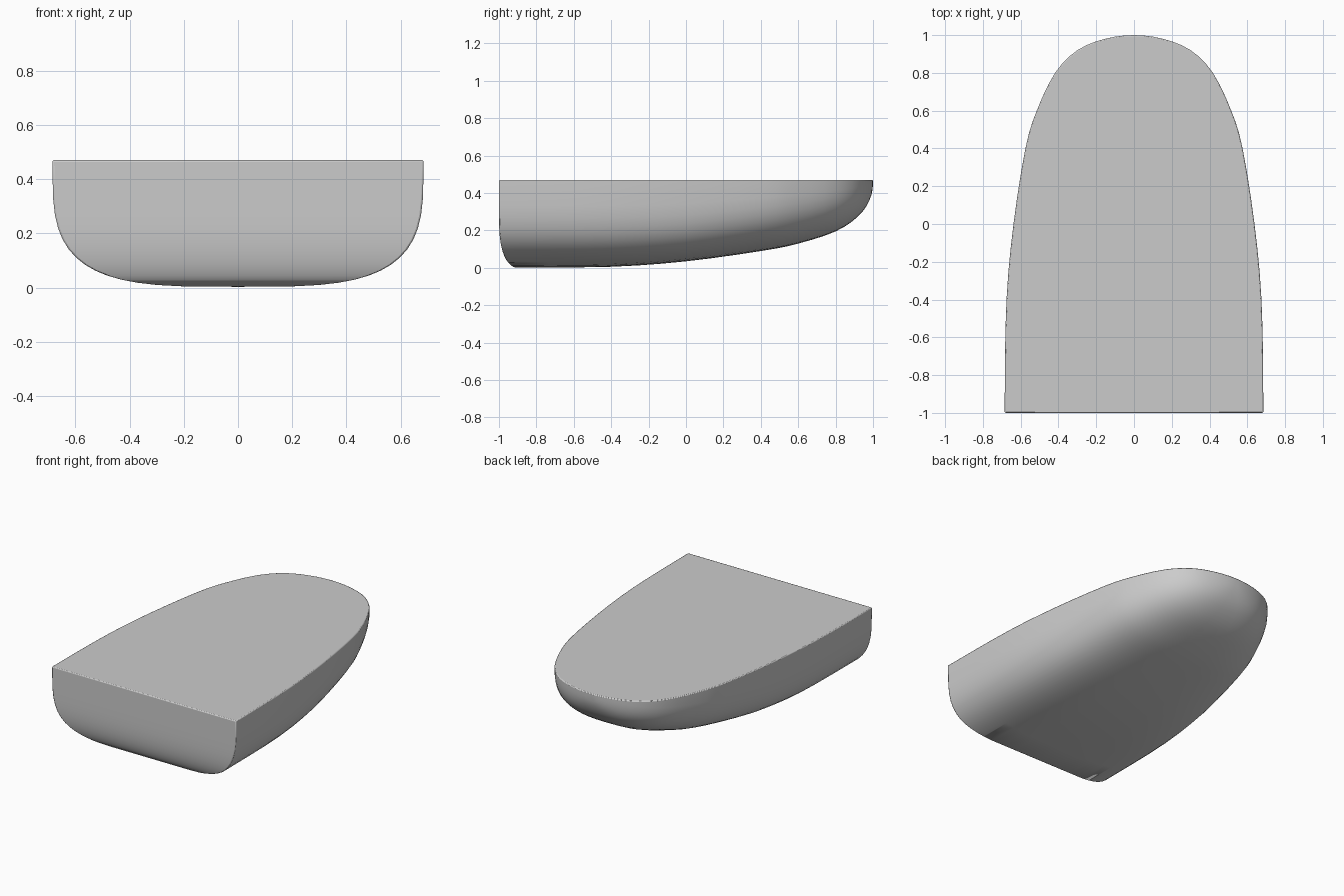
import bpy
import bmesh
from mathutils import Vector
from math import sin, cos, pi

default = bpy.data.objects.get("Cube")
if default:
    bpy.data.objects.remove(default)

DECK = 0.47
RIBS = 14       # points from deck edge to keel on one side
STEPS = 3       # stations between key stations

# Key stations along the hull: y, half beam, keel height
KEYS = [Vector(k) for k in (
    (-0.9, 0.685, 0.003), (-0.4, 0.675, 0.006), (0, 0.638, 0.035),
    (0.4, 0.575, 0.09), (0.6, 0.515, 0.13), (0.8, 0.418, 0.195),
    (0.92, 0.3, 0.275), (0.98, 0.155, 0.36), (1, 0, 0.45))]


def catmull(a, b, c, d, t):
    return 0.5 * (2 * b + (c - a) * t + (2 * a - 5 * b + 4 * c - d) * t * t
                  + (3 * b - a - 3 * c + d) * t ** 3)


def transom_y(z):
    # Upright stern that rounds under at its foot
    u = min(1, max(0, 1 - z / 0.3))
    return -1 + 0.1 * (1 - (1 - u ** 3) ** 0.5)


def section(half, keel, fullness):
    # Superelliptic rib from the right deck edge to the left one
    points = []
    for i in range(2 * RIBS + 1):
        a = pi * i / (2 * RIBS)
        c, s = cos(a), sin(a)
        x = half * abs(c) ** (2 / fullness) * (1 if c > 0 else -1)
        points.append((x, DECK - (DECK - keel) * abs(s) ** (2 / fullness)))
    return points


# Smooth list of stations, ending just before the bow tip
first = KEYS[0] - (KEYS[1] - KEYS[0])
first.y, first.z = KEYS[0].y, KEYS[0].z
tip = KEYS[-1]
path = [first] + KEYS + [Vector((0.98, -0.155, 0.54))]
stations = [catmull(*path[i:i + 4], j / STEPS)
            for i in range(len(KEYS) - 1) for j in range(STEPS)]

bm = bmesh.new()
rings = []
stern = section(KEYS[0].y, KEYS[0].z, 3.6)
rings.append([bm.verts.new((x, transom_y(z), z)) for x, z in stern])
for y, half, keel in stations[1:]:
    full = 3.6 - max(0, y)
    rings.append([bm.verts.new((x, y, z)) for x, z in section(half, keel, full)])

# Shell between ribs, closed at the bow
for a, b in zip(rings, rings[1:]):
    for i in range(2 * RIBS):
        bm.faces.new((a[i], a[i + 1], b[i + 1], b[i]))
last = rings[-1]
top = bm.verts.new((0, tip.x, DECK))
for i in range(2 * RIBS):
    bm.faces.new((last[i], last[i + 1], top))

# Transom in level strips, then the flat deck
stern = rings[0]
n = 2 * RIBS
for i in range(RIBS - 1):
    bm.faces.new((stern[i], stern[i + 1], stern[n - i - 1], stern[n - i]))
bm.faces.new((stern[RIBS - 1], stern[RIBS], stern[RIBS + 1]))
bm.faces.new([r[0] for r in rings] + [top] + [r[-1] for r in reversed(rings)])
bmesh.ops.recalc_face_normals(bm, faces=bm.faces)

mesh = bpy.data.meshes.new("boat_hull")
bm.to_mesh(mesh)
bm.free()
hull = bpy.data.objects.new("boat_hull", mesh)
bpy.context.collection.objects.link(hull)

grey = bpy.data.materials.new("light grey")
grey.use_nodes = True
colour = (0.6, 0.6, 0.6, 1)
grey.diffuse_color = colour
grey.node_tree.nodes["Principled BSDF"].inputs["Base Color"].default_value = colour
mesh.materials.append(grey)

# Soft rim around the deck and stern
bevel = hull.modifiers.new("rim", 'BEVEL')
bevel.width = 0.006
bevel.segments = 2
bevel.limit_method = 'ANGLE'
bevel.angle_limit = 0.9

bpy.context.view_layer.objects.active = hull
hull.select_set(True)
bpy.ops.object.shade_smooth_by_angle(angle=0.7)
